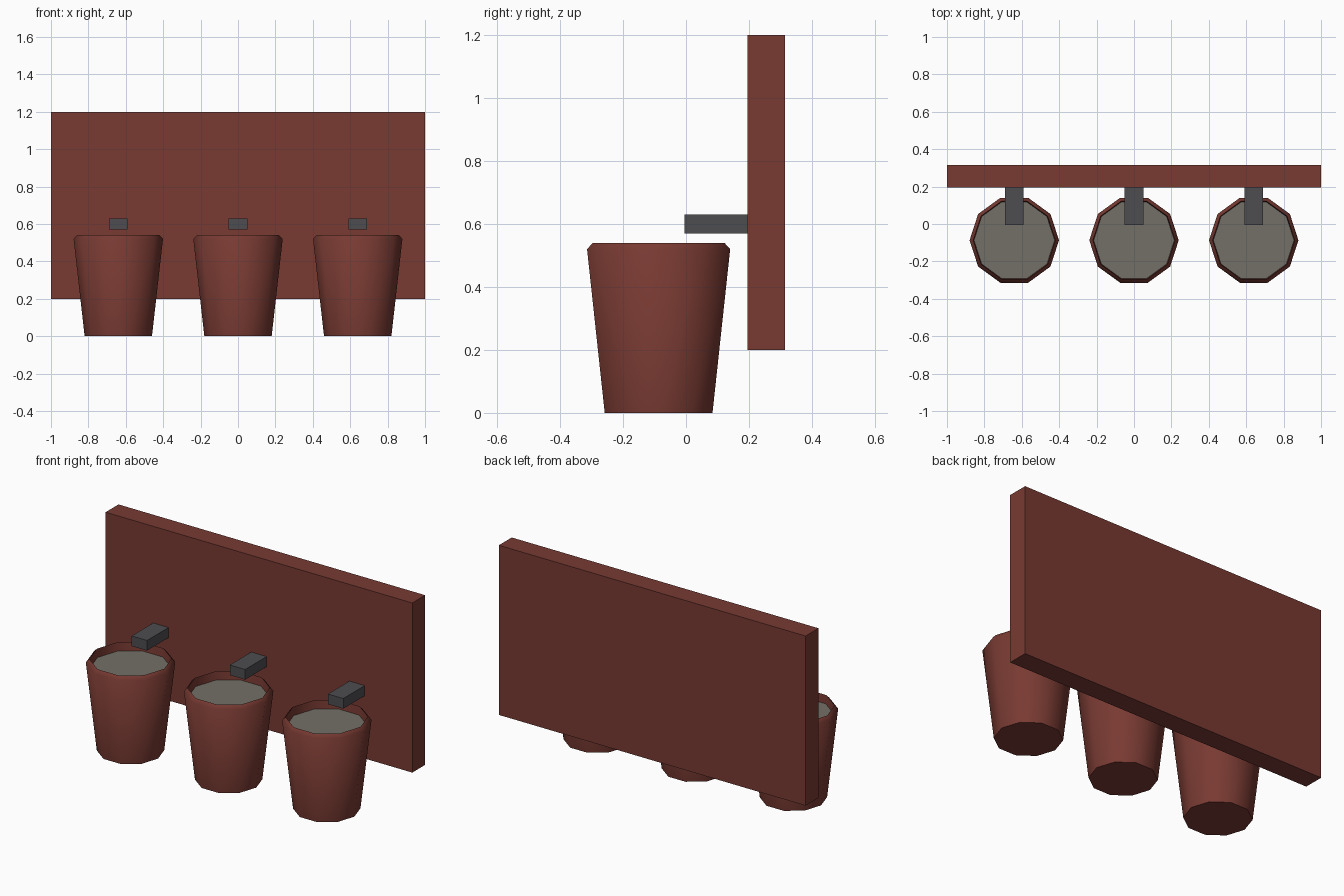
import bpy, bmesh, math

if "Cube" in bpy.data.objects:
    bpy.data.objects.remove(bpy.data.objects["Cube"])


def material(name, rgb):
    m = bpy.data.materials.new(name)
    m.diffuse_color = (*rgb, 1)
    m.use_nodes = True
    m.node_tree.nodes["Principled BSDF"].inputs["Base Color"].default_value = m.diffuse_color
    return m


RED = material("brick red", (0.188, 0.042, 0.032))
SOIL = material("grey soil", (0.168, 0.162, 0.133))
DARK = material("dark metal", (0.074, 0.072, 0.080))


def finish(name, bm, mat):
    bmesh.ops.recalc_face_normals(bm, faces=bm.faces)
    me = bpy.data.meshes.new(name)
    bm.to_mesh(me)
    bm.free()
    me.materials.append(mat)
    ob = bpy.data.objects.new(name, me)
    bpy.context.collection.objects.link(ob)
    return ob


def box(name, lo, hi, mat):
    bm = bmesh.new()
    bmesh.ops.create_cube(bm, size=1)
    for v in bm.verts:
        v.co = [(a + b) / 2 + c * (b - a) for a, b, c in zip(lo, hi, v.co)]
    return finish(name, bm, mat)


def lathe(name, x, y, profile, mat, sides=10):
    """Closed ten-sided solid from (radius, height) rings."""
    bm = bmesh.new()
    rings = []
    for r, z in profile:
        rings.append([bm.verts.new((x + r * math.cos(2 * math.pi * i / sides),
                                    y + r * math.sin(2 * math.pi * i / sides), z))
                      for i in range(sides)])
    for a, b in zip(rings, rings[1:]):
        for i in range(sides):
            j = (i + 1) % sides
            bm.faces.new((a[i], a[j], b[j], b[i]))
    bm.faces.new(rings[0])
    bm.faces.new(rings[-1])
    return finish(name, bm, mat)


# Wall panel
box("wall_panel", (-1, 0.195, 0.2), (1, 0.315, 1.2), RED)

for label, x in (("left", -0.64), ("middle", 0), ("right", 0.64)):
    # Tapered pot with chamfered rim and recessed inside
    pot = lathe(label + "_pot", x, -0.087,
                [(0.18, 0), (0.239, 0.52), (0.22, 0.54), (0.215, 0.48)], RED)
    bpy.ops.object.select_all(action='DESELECT')
    pot.select_set(True)
    bpy.context.view_layer.objects.active = pot
    bpy.ops.object.shade_smooth_by_angle(angle=math.radians(60))
    # Soil filling
    lathe(label + "_soil", x, -0.087, [(0.214, 0.482), (0.2155, 0.49)], SOIL)
    # Spout block reaching out from the wall
    box(label + "_spout", (x - 0.05, -0.005, 0.57), (x + 0.05, 0.195, 0.63), DARK)
